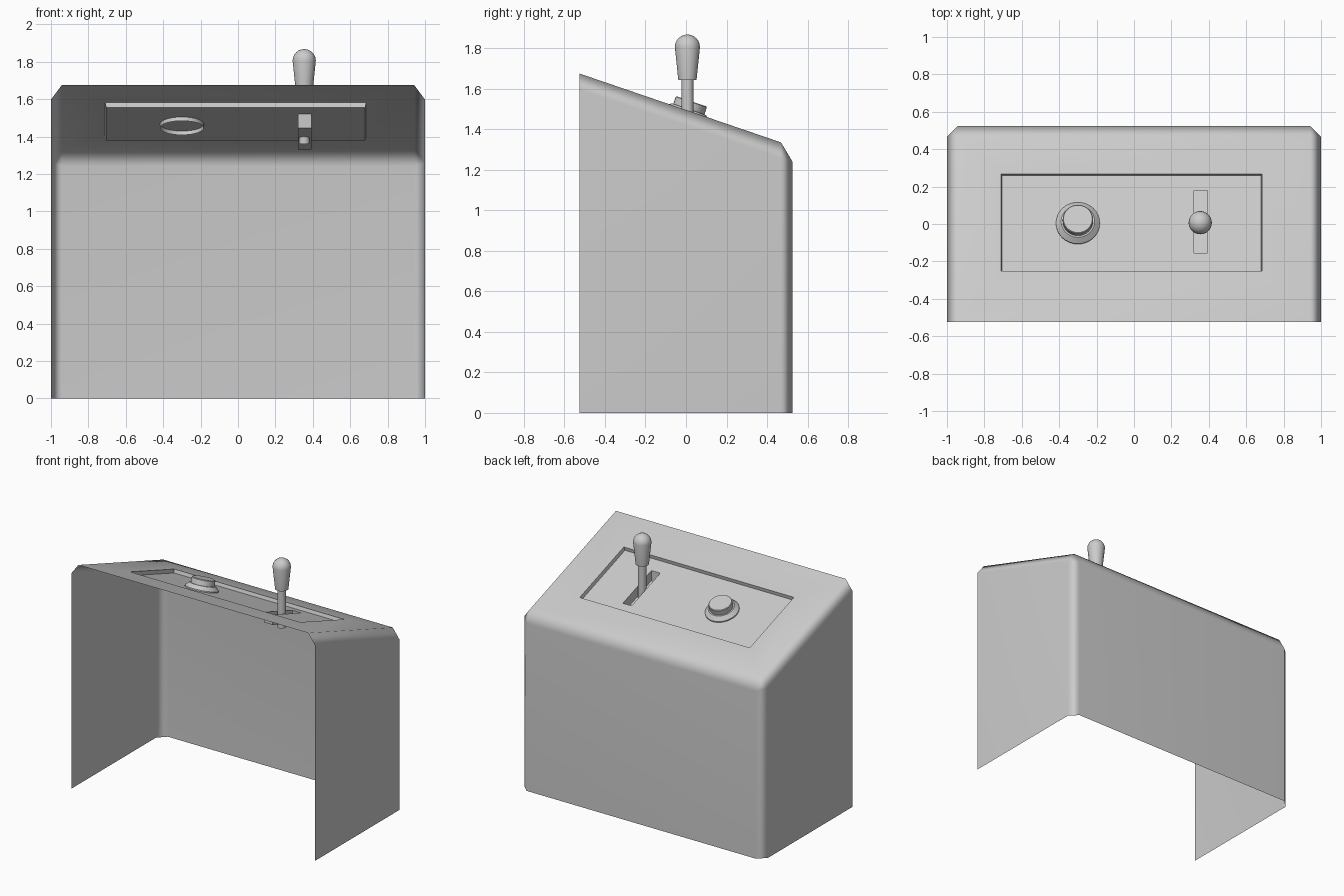
import bpy, bmesh, math
from mathutils import Matrix, Vector

if "Cube" in bpy.data.objects:
    bpy.data.objects.remove(bpy.data.objects["Cube"])

HALF_Y = 0.525
SLOPE = (1.335 - 1.675) / 0.995          # top drops toward the back
TILT = math.atan(SLOPE)
DOWN = Vector((0, math.sin(TILT), -math.cos(TILT)))   # into the console
ZS = 1.29                                # bevel is stretched vertically


def top_z(y):
    return 1.675 + SLOPE * (y + HALF_Y)


def finish(bm, name, angle):
    mesh = bpy.data.meshes.new(name)
    bm.to_mesh(mesh)
    bm.free()
    obj = bpy.data.objects.new(name, mesh)
    bpy.context.collection.objects.link(obj)
    bpy.ops.object.select_all(action='DESELECT')
    obj.select_set(True)
    bpy.context.view_layer.objects.active = obj
    bpy.ops.object.shade_smooth_by_angle(angle=math.radians(angle))
    return obj


def lathe(name, profile, matrix, angle=35, steps=32):
    bm = bmesh.new()
    verts = [bm.verts.new((r, 0, z)) for r, z in profile]
    edges = [bm.edges.new(p) for p in zip(verts, verts[1:])]
    bmesh.ops.spin(bm, geom=verts + edges, axis=(0, 0, 1), cent=(0, 0, 0),
                   angle=math.tau, steps=steps)
    bmesh.ops.remove_doubles(bm, verts=bm.verts, dist=1e-5)
    bmesh.ops.recalc_face_normals(bm, faces=bm.faces)
    if sum(f.normal.dot(f.calc_center_median()) for f in bm.faces if abs(f.normal.z) < 0.5) < 0 \
            and abs(profile[0][0]) > 1e-6:
        side = [f for f in bm.faces if abs(f.normal.z) < 0.5]
        if sum(f.normal.x * f.calc_center_median().x + f.normal.y * f.calc_center_median().y
               for f in side) < 0:
            bmesh.ops.reverse_faces(bm, faces=bm.faces)
    obj = finish(bm, name, angle)
    obj.matrix_world = matrix
    return obj


# Console shell: sides, back and sloped top, open at the front and below
bm = bmesh.new()
v = {(x, y, k): bm.verts.new((x, y * HALF_Y, k * top_z(y * HALF_Y) / ZS))
     for x in (-1, 1) for y in (-1, 1) for k in (0, 1)}
for keys in ([(-1, -1, 0), (-1, -1, 1), (-1, 1, 1), (-1, 1, 0)],
             [(1, -1, 0), (1, 1, 0), (1, 1, 1), (1, -1, 1)],
             [(-1, 1, 0), (-1, 1, 1), (1, 1, 1), (1, 1, 0)],
             [(-1, -1, 1), (1, -1, 1), (1, 1, 1), (-1, 1, 1)]):
    bm.faces.new([v[k] for k in keys])
bmesh.ops.bevel(bm, geom=[e for e in bm.edges if len(e.link_faces) == 2],
                offset=0.058, offset_type='OFFSET', segments=1,
                profile=0.5, affect='EDGES')
bmesh.ops.scale(bm, vec=(1, 1, ZS), verts=bm.verts)
bm.normal_update()

# Recessed panel and lever slot, stepped down from the top face
top = max((f for f in bm.faces if f.normal.z > 0.9 or f.normal.z < -0.9),
          key=lambda f: f.calc_area())
c = top.calc_center_median()
loop = sorted(top.verts, key=lambda p: math.atan2(p.co.y - c.y, p.co.x - c.x))
bmesh.ops.delete(bm, geom=[top], context='FACES_ONLY')


def rect(x0, x1, y0, y1, shift):
    return [bm.verts.new(Vector((x, y, top_z(y))) + shift)
            for x, y in ((x0, y0), (x1, y0), (x1, y1), (x0, y1))]


depth = 0.026
drop = Vector((0, 0, -depth / math.cos(TILT)))
for nxt in (rect(-0.71, 0.685, -0.25, 0.267, Vector()),
            rect(-0.705, 0.68, -0.247, 0.267, DOWN * depth),
            rect(0.32, 0.392, -0.155, 0.18, drop),
            rect(0.32, 0.392, -0.155, 0.18, drop + Vector((0, 0, -0.075)))):
    for i in range(4):
        j = (i + 1) % 4
        bm.faces.new((loop[i], loop[j], nxt[j], nxt[i]))
    loop = nxt
bm.faces.new(loop)
bmesh.ops.recalc_face_normals(bm, faces=bm.faces)
back = max(bm.faces, key=lambda f: f.calc_center_median().y)
if back.normal.y < 0:
    bmesh.ops.reverse_faces(bm, faces=bm.faces)
shell = finish(bm, "console_shell", 60)
wn = shell.modifiers.new("weighted_normals", 'WEIGHTED_NORMAL')
wn.keep_sharp = True

# Push button with sloped collar, square to the sloped panel
lathe("push_button",
      [(0.117, -0.022), (0.117, 0.008), (0.09, 0.034), (0.081, 0.034),
       (0.081, 0.071), (0.077, 0.075), (0, 0.075)],
      Matrix.Translation((-0.3, 0.003, top_z(0.003) + drop.z)) @ Matrix.Rotation(TILT, 4, 'X'))

# Lever: upright rod and rounded grip
lever = Matrix.Translation((0.354, 0.007, 0))
lathe("lever_rod", [(0, 1.36), (0.029, 1.36), (0.029, 1.66), (0, 1.66)], lever, steps=24)
dome = [(0.062 * math.cos(math.radians(a)), 1.806 + 0.062 * math.sin(math.radians(a)))
        for a in range(0, 90, 15)]
lathe("lever_grip", [(0, 1.643), (0.045, 1.643)] + dome + [(0, 1.868)], lever)
